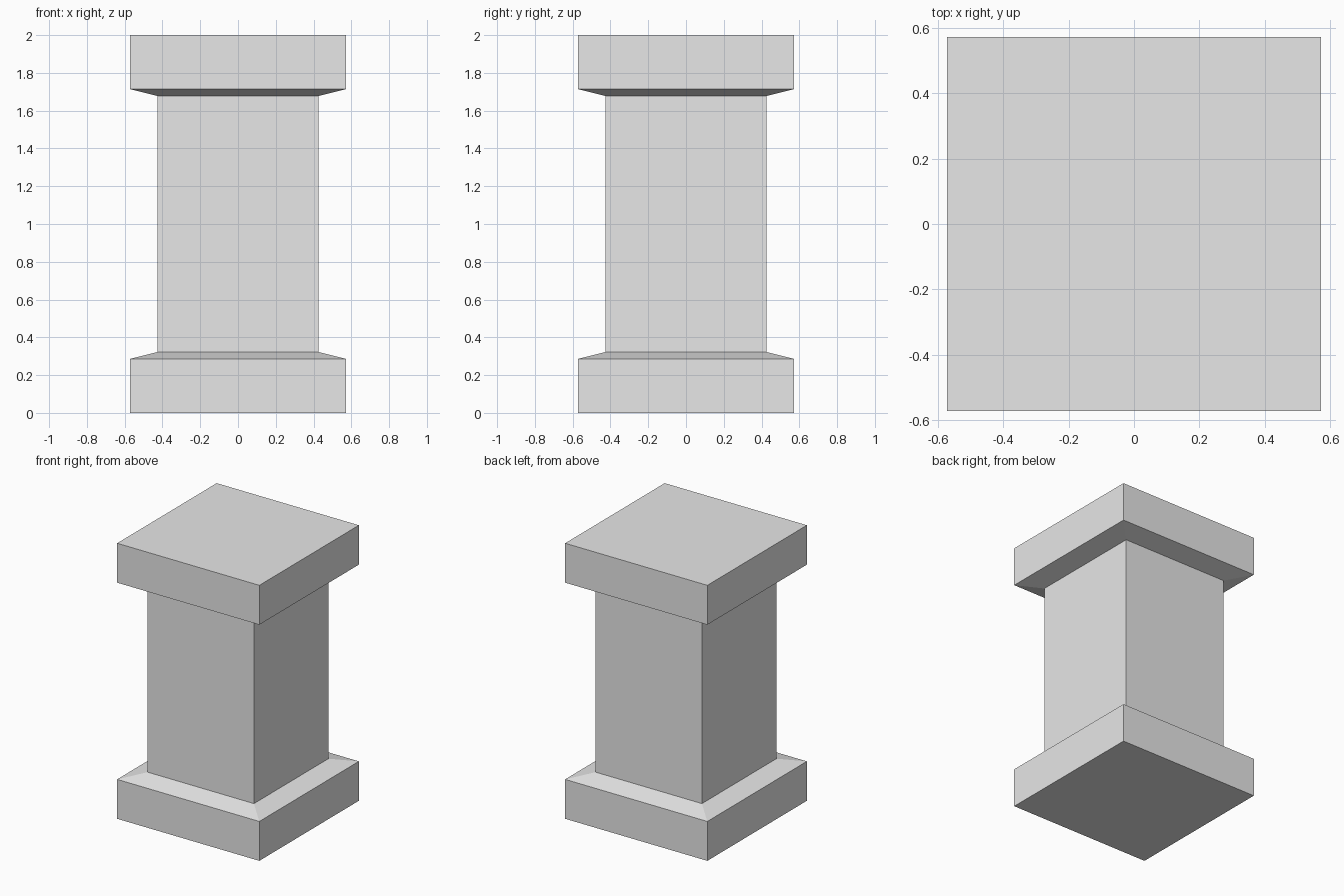
import bpy
import bmesh

default_cube = bpy.data.objects.get("Cube")
if default_cube:
    bpy.data.objects.remove(default_cube, do_unlink=True)

HEIGHT = 2.0
BLOCK = 0.571        # half width of base and capital
SHAFT = 0.427        # half width of shaft
BLOCK_TOP = 0.286    # where the sloped shoulder starts
SHOULDER = 0.322     # where the shoulder meets the shaft

stone = bpy.data.materials.new("grey_stone")
stone.use_nodes = True
colour = (0.8, 0.8, 0.8, 1.0)
stone.diffuse_color = colour
stone.node_tree.nodes["Principled BSDF"].inputs["Base Color"].default_value = colour


def square_loft(name, profile, cap_bottom=False, cap_top=False):
    """Join square rings given as (half width, height), lowest first."""
    bm = bmesh.new()
    corners = ((-1, -1), (1, -1), (1, 1), (-1, 1))
    rings = [[bm.verts.new((x * r, y * r, z)) for x, y in corners]
             for r, z in profile]
    for low, high in zip(rings, rings[1:]):
        for i in range(4):
            j = (i + 1) % 4
            bm.faces.new((low[i], low[j], high[j], high[i]))
    if cap_bottom:
        bm.faces.new(rings[0][::-1])
    if cap_top:
        bm.faces.new(rings[-1])
    mesh = bpy.data.meshes.new(name)
    bm.to_mesh(mesh)
    bm.free()
    mesh.materials.append(stone)
    obj = bpy.data.objects.new(name, mesh)
    bpy.context.collection.objects.link(obj)
    return obj


# Base block with sloped shoulder
base_profile = [(BLOCK, 0), (BLOCK, BLOCK_TOP), (SHAFT, SHOULDER)]
square_loft("base", base_profile, cap_bottom=True)

# Square shaft
square_loft("shaft", [(SHAFT, SHOULDER), (SHAFT, HEIGHT - SHOULDER)])

# Capital: the base profile turned upside down
capital_profile = [(r, HEIGHT - z) for r, z in reversed(base_profile)]
square_loft("capital", capital_profile, cap_top=True)
